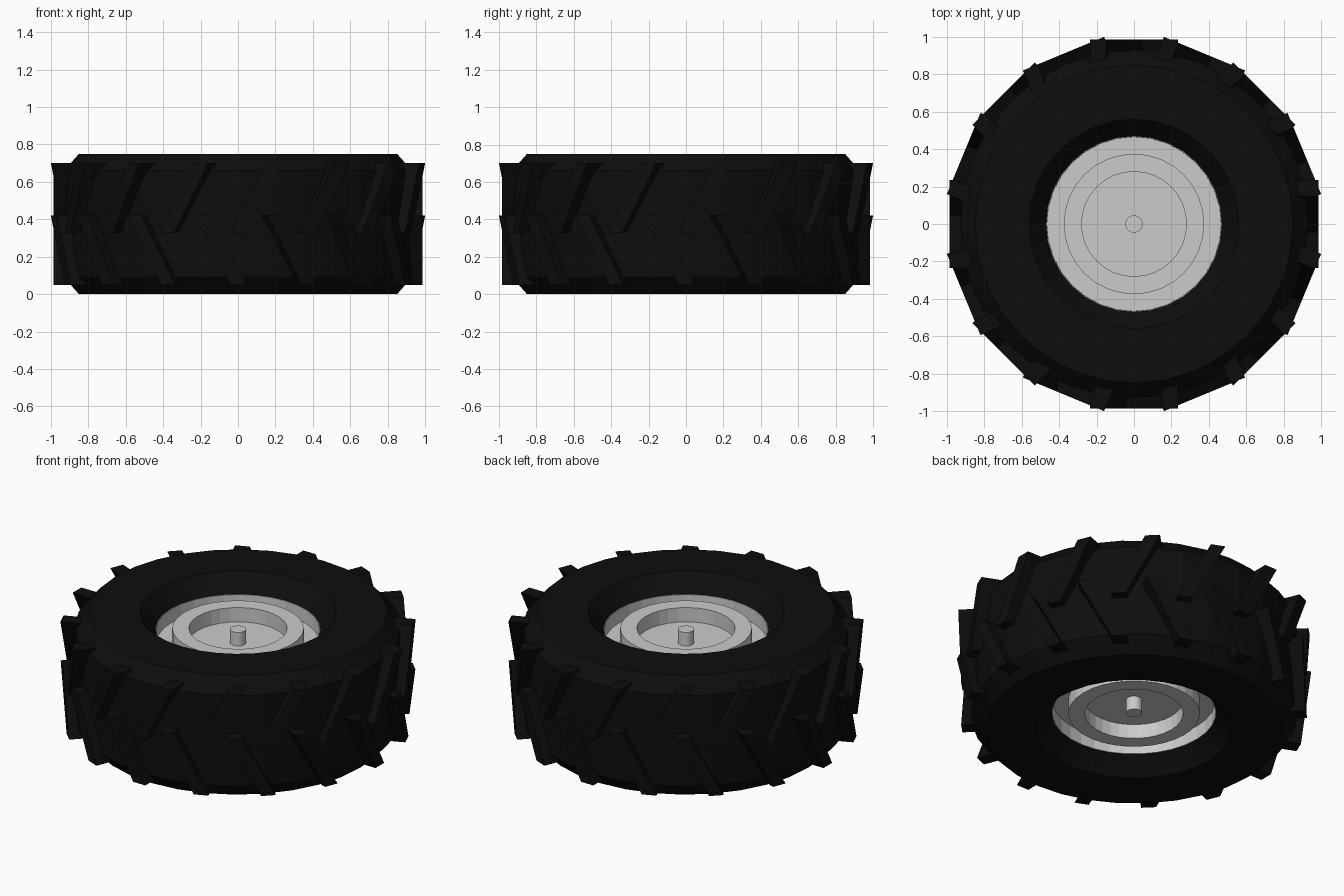
import bpy, bmesh, math
from mathutils import Vector

if "Cube" in bpy.data.objects:
    bpy.data.objects.remove(bpy.data.objects["Cube"])

H = 0.75      # wheel height
SEG = 32

rubber = bpy.data.materials.new("black_rubber")
rubber.diffuse_color = (0.004, 0.004, 0.004, 1)
rubber.use_nodes = True
rubber.node_tree.nodes["Principled BSDF"].inputs["Base Color"].default_value = rubber.diffuse_color


def finish(name, bm, mat=None):
    bmesh.ops.remove_doubles(bm, verts=bm.verts, dist=1e-5)
    bmesh.ops.recalc_face_normals(bm, faces=bm.faces)
    me = bpy.data.meshes.new(name)
    bm.to_mesh(me)
    bm.free()
    if mat:
        me.materials.append(mat)
    ob = bpy.data.objects.new(name, me)
    bpy.context.collection.objects.link(ob)
    return ob


def lathe(name, half, closed, mat=None):
    """Revolve an upper half profile (r, z), mirrored about mid height."""
    pts = half + [(r, H - z) for r, z in reversed(half)]
    bm = bmesh.new()
    vs = [bm.verts.new((r, 0, z)) for r, z in pts]
    pairs = list(zip(vs, vs[1:])) + ([(vs[-1], vs[0])] if closed else [])
    edges = [bm.edges.new(p) for p in pairs]
    bmesh.ops.spin(bm, geom=vs + edges, cent=(0, 0, 0), axis=(0, 0, 1),
                   angle=2 * math.pi, steps=SEG)
    return finish(name, bm, mat)


# Tyre body with bevelled shoulders and sloping bead
lathe("tyre", [(0.47, 0.645), (0.56, 0.75), (0.85, 0.75), (0.93, 0.66)], True, rubber)

# Rim with a raised hub ring on each side
lathe("rim", [(0, 0.56), (0.28, 0.56), (0.28, 0.65), (0.375, 0.65),
              (0.375, 0.56), (0.465, 0.56), (0.466, 0.645), (0.471, 0.645)], False)

# Axle through the hub
lathe("axle", [(0, 0.645), (0.046, 0.645)], False)


# Slanted tread lugs: two staggered rows forming a chevron
def lug_row(name, z0, z1, side):
    bm = bmesh.new()
    outline = [(-0.045, z0), (0.04, z0), (0.235, z1), (0.15, z1)]
    if side < 0:
        outline = [(0.045, z0), (-0.04, z0), (-0.235, z1), (-0.15, z1)]
    for k in range(16):
        a = 2 * math.pi * k / 16
        n = Vector((math.cos(a), math.sin(a), 0))
        t = Vector((-n.y, n.x, 0))
        inner, outer = ([bm.verts.new(n * d + t * u + Vector((0, 0, z)))
                         for u, z in outline] for d in (0.85, 0.985))
        bm.faces.new(inner)
        bm.faces.new(outer)
        for i in range(4):
            j = (i + 1) % 4
            bm.faces.new((inner[i], inner[j], outer[j], outer[i]))
    return finish(name, bm, rubber)


lug_row("upper_tread_lugs", 0.33, 0.70, 1)
lug_row("lower_tread_lugs", 0.05, 0.42, -1)
